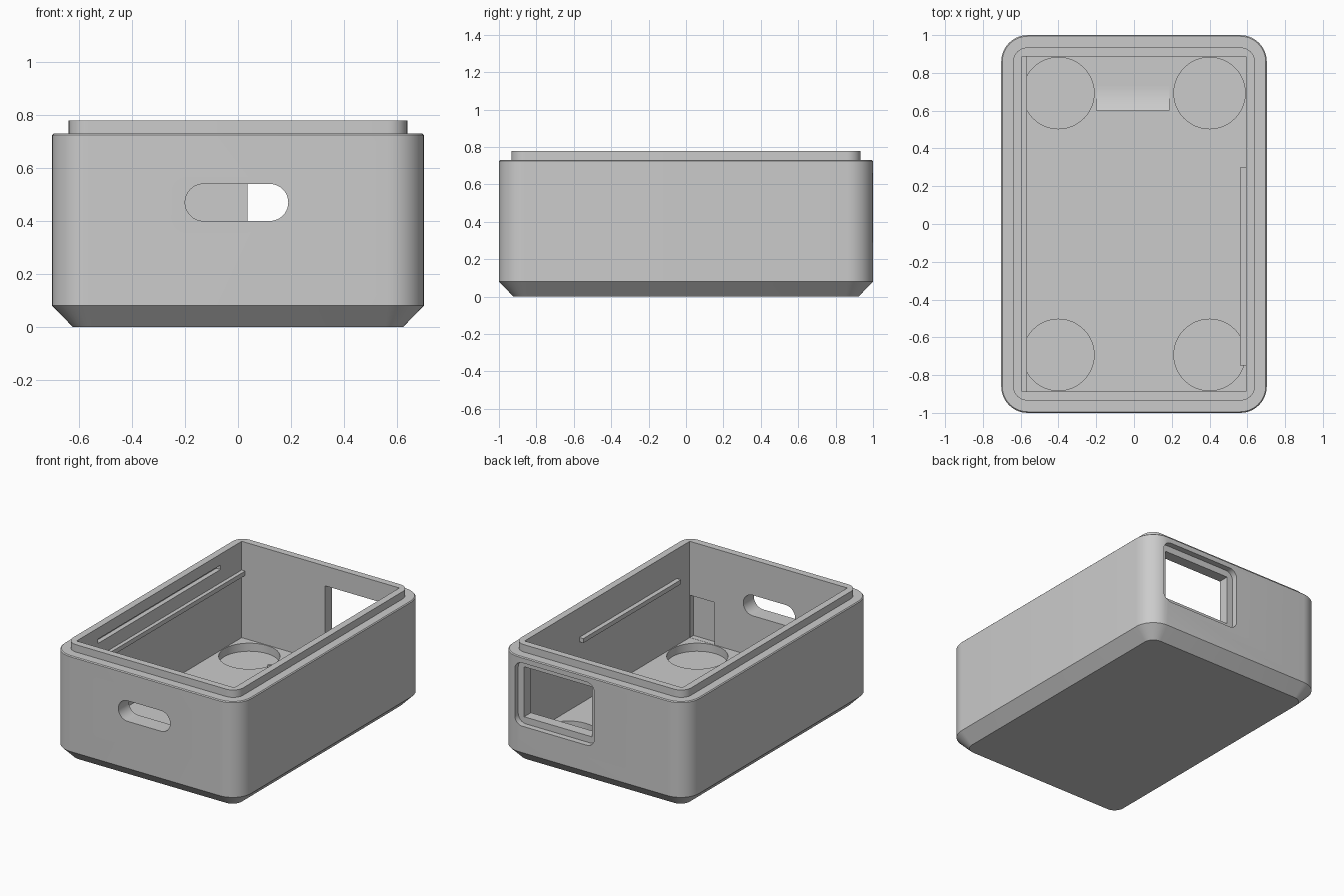
import bpy, bmesh
from math import cos, sin, pi, radians
from mathutils import Matrix, Vector

cube = bpy.data.objects.get("Cube")
if cube:
    bpy.data.objects.remove(cube, do_unlink=True)

grey = bpy.data.materials.new("grey_plastic")
grey.use_nodes = True
GREY = (0.6, 0.6, 0.6, 1)
grey.diffuse_color = GREY
grey.node_tree.nodes["Principled BSDF"].inputs["Base Color"].default_value = GREY

FLOOR, TOP = 0.125, 0.78
IN_X, IN_Y = 0.593, 0.887


def finish(name, bm):
    bmesh.ops.recalc_face_normals(bm, faces=bm.faces)
    mesh = bpy.data.meshes.new(name)
    bm.to_mesh(mesh)
    bm.free()
    mesh.materials.append(grey)
    obj = bpy.data.objects.new(name, mesh)
    bpy.context.collection.objects.link(obj)
    return obj


def rounded(hw, hh, r, n=10):
    """Outline of a rounded rectangle with half sizes hw and hh."""
    pts = []
    for k, (sx, sy) in enumerate([(1, 1), (-1, 1), (-1, -1), (1, -1)]):
        for i in range(n + 1):
            a = (k + i / n) * pi / 2
            pts.append((sx * (hw - r) + r * cos(a), sy * (hh - r) + r * sin(a)))
    return pts


def loft(name, levels, matrix=Matrix()):
    """Solid through rounded rectangles given as (hw, hh, r, height)."""
    bm = bmesh.new()
    rings = [[bm.verts.new(matrix @ Vector((x, y, z))) for x, y in rounded(hw, hh, r)]
             for hw, hh, r, z in levels]
    for a, b in zip(rings, rings[1:]):
        for i in range(len(a)):
            j = (i + 1) % len(a)
            bm.faces.new((a[i], a[j], b[j], b[i]))
    bm.faces.new(rings[0])
    bm.faces.new(rings[-1])
    bmesh.ops.remove_doubles(bm, verts=bm.verts, dist=1e-5)
    return finish(name, bm)


def box(name, x, y, z):
    bm = bmesh.new()
    bmesh.ops.create_cube(bm, size=1)
    for v in bm.verts:
        v.co = [lo + (c + 0.5) * (hi - lo) for c, (lo, hi) in zip(v.co, (x, y, z))]
    return finish(name, bm)


def cylinder(name, x, y, r, z0, z1):
    bm = bmesh.new()
    bmesh.ops.create_cone(bm, cap_ends=True, segments=48, radius1=r, radius2=r, depth=z1 - z0,
                          matrix=Matrix.Translation((x, y, (z0 + z1) / 2)))
    return finish(name, bm)


def cut(target, cutter):
    mod = target.modifiers.new("cut", "BOOLEAN")
    mod.operation, mod.solver, mod.object = "DIFFERENCE", "EXACT", cutter
    bpy.context.view_layer.objects.active = target
    bpy.ops.object.modifier_apply(modifier=mod.name)
    bpy.data.objects.remove(cutter, do_unlink=True)


def facing_y(x, y, z):
    """Places an outline in the XZ plane, extruded along y."""
    return Matrix.Translation((x, y, z)) @ Matrix.Rotation(radians(90), 4, "X")


# Outer shell: chamfered base, rounded walls, stepped lip
case = loft("case_body", [
    (0.625, 0.922, 0.07, 0), (0.703, 1.0, 0.14, 0.08), (0.703, 1.0, 0.14, 0.724),
    (0.697, 0.994, 0.134, 0.73), (0.64, 0.934, 0.075, 0.73), (0.64, 0.934, 0.075, TOP)])

# Hollow inside
cut(case, box("cavity", (-IN_X, IN_X), (-IN_Y, IN_Y), (FLOOR, 1)))

# Round pockets in the floor
for sx in (-1, 1):
    for sy in (-1, 1):
        cut(case, cylinder("pocket", sx * 0.4, sy * 0.693, 0.189, 0.07, 0.2))

# Front slot
cut(case, loft("slot", [(0.195, 0.07, 0.0699, -0.1), (0.195, 0.07, 0.0699, 0.1)],
               facing_y(-0.005, -0.95, 0.47)))

# Back window with its rounded outer rebate
cut(case, loft("rebate", [(0.3, 0.215, 0.058, -0.1), (0.3, 0.215, 0.058, 0.04)],
               facing_y(0.29, 1.0, 0.475)))
cut(case, box("window", (0.035, 0.545), (0.8, 1.1), (0.305, 0.645)))

# Groove in the right wall and shallow relief in the front corner
cut(case, box("groove", (-0.625, -0.55), (-0.66, 0.66), (0.675, 0.705)))
cut(case, box("relief", (0.405, IN_X - 0.001), (-0.925, -0.85), (FLOOR + 0.001, 0.414)))

# Rails on the inner walls
box("right_rail", (-IN_X - 0.01, -0.567), (-IN_Y - 0.01, IN_Y + 0.01), (0.555, 0.585))
box("left_rail", (0.562, IN_X + 0.01), (-0.75, 0.3), (0.55, 0.58))

# Curved ramp on the floor
bm = bmesh.new()
steps = 12
profile = [(0.6, FLOOR - 0.02)]
for i in range(steps + 1):
    t = i / steps
    profile.append((0.6 + 0.13 * t, FLOOR + 0.032 * (1 - t) ** 2))
profile.append((0.73, FLOOR - 0.02))
sides = [[bm.verts.new((x, y, z)) for y, z in profile] for x in (-0.2, 0.187)]
for s in sides:
    bm.faces.new(s)
for i in range(len(profile)):
    j = (i + 1) % len(profile)
    bm.faces.new((sides[0][i], sides[0][j], sides[1][j], sides[1][i]))
ramp = finish("floor_ramp", bm)

# Smooth rounded surfaces, keep hard edges
for obj in (case, ramp):
    bpy.ops.object.select_all(action="DESELECT")
    obj.select_set(True)
    bpy.context.view_layer.objects.active = obj
    bpy.ops.object.shade_smooth_by_angle(angle=radians(30))
